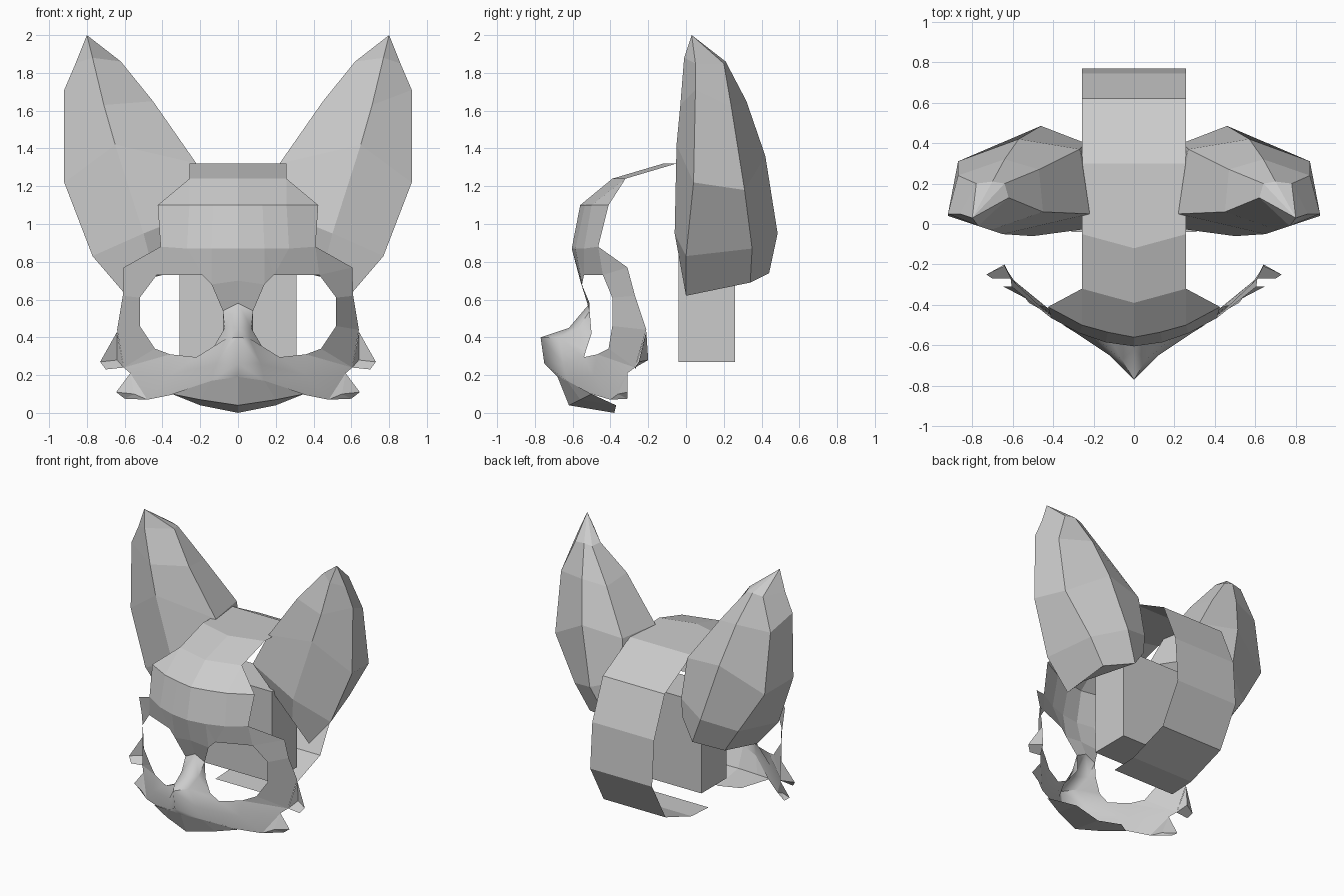
import bpy, bmesh, math
from mathutils import Vector

if "Cube" in bpy.data.objects:
    bpy.data.objects.remove(bpy.data.objects["Cube"])

grey = bpy.data.materials.new("plain_grey")
grey.diffuse_color = (0.6, 0.6, 0.6, 1)
grey.use_nodes = True
grey.node_tree.nodes["Principled BSDF"].inputs["Base Color"].default_value = grey.diffuse_color


def build(name, verts, faces, inside, mirror=True, smooth=None):
    """Make a half part, turn its faces away from the inside point, mirror it."""
    bm = bmesh.new()
    vs = [bm.verts.new(v) for v in verts]
    for f in faces:
        bm.faces.new([vs[i] for i in f])
    bmesh.ops.recalc_face_normals(bm, faces=bm.faces[:])
    c = Vector(inside)
    if sum((f.calc_center_median() - c).dot(f.normal) * f.calc_area() for f in bm.faces) < 0:
        bmesh.ops.reverse_faces(bm, faces=bm.faces[:])
    me = bpy.data.meshes.new(name)
    bm.to_mesh(me)
    bm.free()
    me.materials.append(grey)
    ob = bpy.data.objects.new(name, me)
    bpy.context.collection.objects.link(ob)
    if smooth:
        for o in bpy.context.selected_objects:
            o.select_set(False)
        bpy.context.view_layer.objects.active = ob
        ob.select_set(True)
        bpy.ops.object.shade_smooth_by_angle(angle=math.radians(smooth))
    if mirror:
        m = ob.modifiers.new("mirror", 'MIRROR')
        m.merge_threshold = 0.0005
    return ob


def named(points, faces):
    """Turn named points and faces written as words into index lists."""
    keys = list(points)
    return list(points.values()), [[keys.index(k) for k in f.split()] for f in faces]


# Head block
bpy.ops.mesh.primitive_cube_add(size=1, location=(0, 0.11, 0.61))
block = bpy.context.object
block.name = "head_block"
block.scale = (0.62, 0.30, 0.68)
block.data.materials.append(grey)

# Head strap: stations of centre y, edge y, z
path = [(-.39, -.32, 1.24), (-.12, -.05, 1.32), (.3, .3, 1.31), (.62, .62, 1.14),
        (.745, .745, .84), (.77, .77, .5), (.61, .61, .21), (.3, .3, .1), (.1, .1, .09)]
sv = [v for yc, ye, z in path for v in ((0, yc, z), (.257, ye, z))]
build("head_strap", sv, [(i, i + 1, i + 3, i + 2) for i in range(0, len(sv) - 2, 2)], (0, .2, .7))

# Ears: rings of inner front, mid front, outer front, outer back, back, inner back
rings = [
    [(.62, .13, 1.86), (.77, -.01, 1.88), (.86, .05, 1.85), (.78, .2, 1.85), (.7, .21, 1.86), (.64, .2, 1.85)],
    [(.45, .06, 1.65), (.71, -.03, 1.63), (.92, .05, 1.71), (.87, .24, 1.62), (.64, .32, 1.65), (.47, .27, 1.62)],
    [(.22, .05, 1.32), (.65, -.05, 1.42), (.92, .04, 1.22), (.87, .31, 1.18), (.57, .42, 1.36), (.27, .37, 1.32)],
    [(.13, -.01, 1.1), (.5, -.06, .95), (.77, 0, .83), (.68, .35, .87), (.46, .485, .95), (.24, .4, 1.02)],
    [(.29, 0, .93), (.45, 0, .76), (.59, 0, .62), (.56, .34, .69), (.36, .44, .74), (.25, .4, .88)],
]
ev = [(.8, .03, 2.0)] + [p for r in rings for p in r]
ef = [(0, 1 + j, 1 + (j + 1) % 6) for j in range(6)]
for i in range(len(rings) - 1):
    a, b = 1 + 6 * i, 7 + 6 * i
    ef += [(a + j, a + (j + 1) % 6, b + (j + 1) % 6, b + j) for j in range(6)]
last = 1 + 6 * (len(rings) - 1)
ef += [(last, last + 1, last + 4, last + 5), (last + 1, last + 2, last + 3, last + 4)]
build("ears", ev, ef, (.58, .18, 1.2))

# Forehead and brow
build("forehead", *named({
    "a0": (0, -.39, 1.24), "a1": (.257, -.32, 1.24),
    "b0": (0, -.56, 1.1), "b1": (.257, -.5, 1.1), "b2": (.425, -.41, 1.1),
    "c0": (0, -.605, .87), "c1": (.14, -.585, .87), "c2": (.27, -.54, .87), "c3": (.41, -.465, .88),
    "b01": (.13, -.535, 1.1),
    "d0": (0, -.56, .7), "e0": (.14, -.55, .68), "e1": (.19, -.54, .73), "e2": (.43, -.44, .73),
    "bridge": (0, -.51, .58), "side": (.08, -.51, .54)},
    ["a0 a1 b1 b01 b0", "a1 b2 b1", "b0 b01 c1 c0", "b01 b1 c2 c1", "b1 b2 c3 c2",
     "c0 c1 e0 d0", "c1 e1 e0", "c1 c2 e1", "c2 c3 e2 e1",
     "d0 e0 side bridge"]), (0, 0, .8))

# Outer eye surround
build("eye_surround", *named({
    "c3": (.41, -.465, .88), "t1": (.605, -.31, .77), "t2": (.61, -.27, .62), "t3": (.64, -.21, .44),
    "t4": (.605, -.27, .24), "e2": (.43, -.44, .73), "e3": (.52, -.39, .61), "e4": (.52, -.39, .46),
    "e5": (.44, -.41, .34), "e6": (.36, -.47, .31)},
    ["c3 t1 e2", "e2 t1 t2 e3", "e3 t2 t3 e4", "e4 t3 t4 e5", "e5 t4 e6"]), (0, 0, .5))

# Muzzle, with the nose bridge and cheeks
build("muzzle", *named({
    "bridge": (0, -.51, .58), "side": (.08, -.51, .54), "e9": (.08, -.5, .42), "n1": (0, -.62, .45),
    "s1": (.07, -.57, .45), "tip": (0, -.77, .4), "e8": (.14, -.53, .33), "s2": (.06, -.67, .395),
    "e7": (.22, -.54, .295), "e6": (.36, -.47, .31), "n3": (0, -.75, .26), "m1": (.12, -.65, .26),
    "n4": (0, -.68, .19), "m2": (.14, -.63, .17), "m3": (.33, -.5, .1), "m4": (.48, -.4, .07),
    "t4": (.605, -.27, .24), "m7": (.57, -.31, .21), "mid": (.36, -.49, .2)},
    ["bridge side s1 n1", "side e9 s1", "n1 s1 s2 tip", "s1 e9 e8 s2", "tip s2 m1 n3",
     "s2 e8 e7 m1", "n3 m1 m2 n4", "m1 e7 mid m2", "e7 e6 mid", "m2 mid m3",
     "mid m7 m4 m3", "e6 t4 m7 mid"]), (0, 0, .3), smooth=40)

# Lip and chin
build("chin", *named({
    "n4": (0, -.68, .19), "m2": (.14, -.63, .17), "m3": (.35, -.5, .1),
    "f0": (0, -.62, .04), "f1": (.2, -.56, .07), "k0": (0, -.38, 0), "k1": (.2, -.37, .04)},
    ["n4 m2 f1 f0", "m2 m3 f1", "f0 f1 k1 k0", "f1 m3 k1"]), (0, -.4, .3))

# Cheek tufts
build("cheek_tufts", *named({
    "u0": (.64, -.21, .43), "u1": (.73, -.25, .27), "u2": (.7, -.27, .23), "u3": (.605, -.27, .24),
    "u4": (.64, -.2, .28),
    "l0": (.57, -.31, .21), "l1": (.645, -.31, .11), "l2": (.6, -.31, .075), "l3": (.48, -.4, .07),
    "l4": (.55, -.36, .1)},
    ["u0 u1 u4", "u1 u2 u3 u4", "u0 u4 u3", "l0 l1 l4", "l1 l2 l4", "l0 l4 l3", "l2 l3 l4"]),
    (0, 0, .3))
